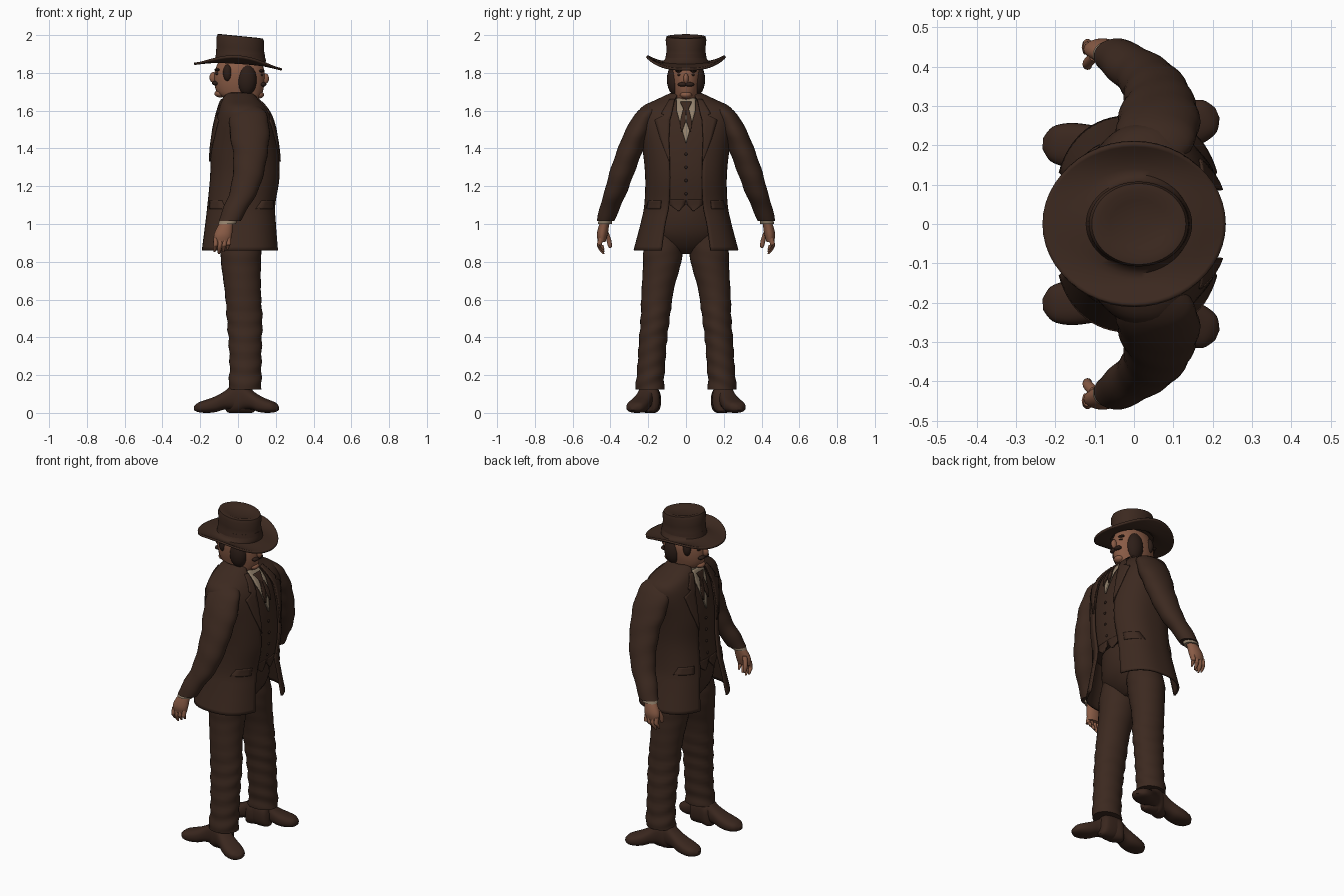
import bpy, bmesh, math
from mathutils import Vector

cube = bpy.data.objects.get("Cube")
if cube:
    bpy.data.objects.remove(cube, do_unlink=True)


def material(name, r, g, b):
    m = bpy.data.materials.new(name)
    m.use_nodes = True
    m.diffuse_color = (r, g, b, 1)
    bsdf = next(n for n in m.node_tree.nodes if n.type == 'BSDF_PRINCIPLED')
    bsdf.inputs["Base Color"].default_value = (r, g, b, 1)
    bsdf.inputs["Roughness"].default_value = 0.8
    return m


BROWN = material("brown_cloth", 0.045, 0.022, 0.014)
LEATHER = material("brown_leather", 0.042, 0.02, 0.013)
HAIR = material("dark_hair", 0.026, 0.013, 0.009)
SKIN = material("skin", 0.25, 0.105, 0.06)
SHIRT = material("shirt_cream", 0.29, 0.22, 0.15)


def finish(name, bm, mat, mirror=False, thick=0):
    bmesh.ops.recalc_face_normals(bm, faces=bm.faces)
    me = bpy.data.meshes.new(name)
    bm.to_mesh(me)
    bm.free()
    me.materials.append(mat)
    ob = bpy.data.objects.new(name, me)
    bpy.context.collection.objects.link(ob)
    bpy.ops.object.select_all(action='DESELECT')
    bpy.context.view_layer.objects.active = ob
    ob.select_set(True)
    bpy.ops.object.shade_smooth_by_angle(angle=math.radians(45))
    if mirror:
        mod = ob.modifiers.new("mirror", 'MIRROR')
        mod.use_axis = (False, True, False)
        mod.use_clip = False
    if thick:
        mod = ob.modifiers.new("thickness", 'SOLIDIFY')
        mod.thickness = thick
        mod.offset = 0
    return ob


def smooth_rows(rows, k):
    """Catmull-Rom resampling of rows of numbers."""
    out = []
    for i in range(len(rows) - 1):
        a, b, c, d = (rows[max(0, min(len(rows) - 1, i + j))] for j in (-1, 0, 1, 2))
        for s in range(k):
            t = s / k
            out.append([q + t / 2 * (r - p + t * (2 * p - 5 * q + 4 * r - w + t * (3 * (q - r) + w - p)))
                        for p, q, r, w in zip(a, b, c, d)])
    return out + [list(rows[-1])]


def power(v, p):
    return math.copysign(abs(v) ** p, v)


def skin_grid(bm, rows, closed):
    vs = [[bm.verts.new(p) for p in row] for row in rows]
    n = len(rows[0])
    for a, b in zip(vs, vs[1:]):
        for j in range(n if closed else n - 1):
            bm.faces.new((a[j], a[(j + 1) % n], b[(j + 1) % n], b[j]))
    return vs


def loft(name, rings, mat, mirror=False, p=1, k=4, n=28, u=(1, 0, 0), v=(0, 1, 0), fold=None, cap=True):
    """Skin rings given as centre x, y, z and two radii."""
    u, v, rows = Vector(u), Vector(v), []
    for x, y, z, ru, rv in smooth_rows(rings, k):
        row = []
        for j in range(n):
            t = math.tau * j / n
            f = 1 + (fold(z, t) if fold else 0)
            row.append(Vector((x, y, z)) + f * (u * ru * power(math.cos(t), p) + v * rv * power(math.sin(t), p)))
        rows.append(row)
    bm = bmesh.new()
    vs = skin_grid(bm, rows, True)
    if cap:
        bm.faces.new(vs[0])
        bm.faces.new(vs[-1])
    return finish(name, bm, mat, mirror)


def ball(name, loc, size, mat, mirror=False):
    bm = bmesh.new()
    bmesh.ops.create_uvsphere(bm, u_segments=20, v_segments=12, radius=1)
    for w in bm.verts:
        w.co = Vector(loc) + Vector([a * b for a, b in zip(w.co, size)])
    return finish(name, bm, mat, mirror)


# Coat outline: z, back and front depth, half width, half opening
P = 0.8
COAT = [(0.86, -.2, .22, .272, .13), (1.0, -.18, .207, .235, .11), (1.1, -.165, .2, .215, .09),
        (1.25, -.15, .222, .21, .085), (1.4, -.145, .215, .225, .09), (1.54, -.12, .185, .25, .09),
        (1.61, -.1, .15, .235, .075), (1.655, -.085, .11, .15, .06), (1.69, -.06, .08, .075, .04)]
DENSE = smooth_rows(COAT, 5)


def chest_x(y, z, side):
    """Depth of the coat surface at a given width and height."""
    for a, b in zip(DENSE, DENSE[1:]):
        if z <= b[0]:
            break
    f = (z - a[0]) / (b[0] - a[0])
    x0, x1, ry = (a[i] + f * (b[i] - a[i]) for i in (1, 2, 3))
    depth = max(0, 1 - min(1, abs(y) / ry) ** (2 / P)) ** (P / 2)
    return (x0 + x1) / 2 + side * (x1 - x0) / 2 * depth


def patch(name, rows, side, lift, mat):
    """Thin plate following the chest; rows are z, inner y, outer y."""
    pts = []
    for a, b in zip(rows, rows[1:]):
        for s in range(7):
            z, y0, y1 = (p + (q - p) * s / 6 for p, q in zip(a, b))
            ys = [y0 + (y1 - y0) * j / 4 for j in range(5)]
            pts.append([(chest_x(y, z, side) + side * lift, y, z) for y in ys])
    bm = bmesh.new()
    skin_grid(bm, pts, False)
    bmesh.ops.remove_doubles(bm, verts=bm.verts, dist=1e-5)
    finish(name, bm, mat, True, 0.008)


# Open coat, one half mirrored
rows = []
for z, x0, x1, ry, gap in DENSE:
    t0 = math.asin((gap / ry) ** (1 / P))
    ts = [t0 + (math.pi - 2 * t0) * j / 28 for j in range(29)]
    rows.append([((x0 + x1) / 2 - (x1 - x0) / 2 * power(math.cos(t), P), ry * math.sin(t) ** P, z) for t in ts])
bm = bmesh.new()
skin_grid(bm, rows, False)
finish("coat", bm, BROWN, True, 0.012)

# Waistcoat and hips
loft("waistcoat", [((a + b) / 2, 0, z, (b - a) / 2 - .012, w - .012) for z, a, b, w, g in COAT[2:-1]],
     BROWN, p=P)
loft("trouser_hips", [(.012, 0, 1.18, .15, .19), (.012, 0, 1.05, .155, .195), (.012, 0, .95, .135, .2),
                      (.012, 0, .88, .09, .14), (.012, 0, .84, .04, .06)], BROWN)

# Shirt, tie, lapels, buttons and pockets on both faces of the coat
for side, tag in ((-1, "first"), (1, "second")):
    patch(tag + "_shirt_front", [(1.665, 0, .05), (1.6, 0, .05), (1.43, 0, .002)], side, -.003, SHIRT)
    patch(tag + "_tie", [(1.645, 0, .03), (1.61, 0, .014), (1.54, .003, .032), (1.49, .02, .026)], side, .005, BROWN)
    patch(tag + "_lapel", [(1.66, .06, .085), (1.585, .075, .13), (1.575, .078, .115), (1.55, .085, .165),
                           (1.45, .09, .135), (1.33, .086, .088)], side, .009, BROWN)
    patch(tag + "_waistcoat_point", [(1.13, .0, .09), (1.1, .008, .085), (1.07, .035, .045)], side, -.01, BROWN)
    patch(tag + "_pocket_flap", [(1.125, .13, .195), (1.08, .135, .21)], side, .008, BROWN)
    for i in range(4):
        z = 1.16 + i * .07
        ball(tag + "_button", (chest_x(0, z, side) - side * .01, 0, z), (.006, .008, .008), HAIR)

# Sleeves, cuffs and hands
loft("sleeves", [(.05, .165, 1.635, .04, .035), (.055, .21, 1.585, .095, .058), (.062, .26, 1.48, .105, .068),
                 (.065, .3, 1.38, .092, .068), (.055, .34, 1.27, .082, .066), (.03, .372, 1.17, .074, .06),
                 (-.01, .402, 1.09, .066, .054), (-.045, .426, 1.015, .058, .047)], BROWN, True,
     fold=lambda z, t: .025 * math.sin(z * 55 + 2 * math.cos(t)))
loft("cuffs", [(-.045, .422, 1.04, .045, .036), (-.058, .43, 1.0, .047, .037)], SHIRT, True)
loft("hands", [(-.055, .427, 1.02, .032, .024), (-.07, .437, .98, .042, .028), (-.08, .444, .94, .048, .028),
               (-.083, .446, .905, .042, .02)], SKIN, True)
for i in range(4):
    x = -.118 + i * .023
    tip = .85 + .012 * abs(i - 1)
    loft("fingers", [(x, .45, .925, .012, .014), (x, .458, .89, .012, .013), (x - .004, .45, tip + .015, .011, .012),
                     (x - .006, .436, tip - .01, .005, .005)], SKIN, True, n=12)
loft("thumbs", [(-.1, .428, .965, .014, .014), (-.117, .41, .92, .013, .013), (-.118, .403, .885, .011, .011),
                (-.117, .402, .872, .004, .004)], SKIN, True, n=12)

# Trouser legs with folds below the knee
loft("trouser_legs", [(.015, .105, .95, .1, .09), (.015, .12, .86, .108, .105), (.017, .13, .77, .104, .098),
                      (.025, .15, .65, .096, .085), (.035, .163, .5, .094, .077), (.038, .175, .38, .088, .074),
                      (.04, .184, .25, .084, .073), (.038, .19, .17, .086, .074), (.036, .192, .125, .088, .076)],
     BROWN, True, k=6, fold=lambda z, t: (.035 if z < .6 else .008) * math.sin(z * 75 + 2.5 * math.sin(t)))

# Boots: each leg carries a toe towards both faces
for tag, heel, toe in (("first", (.09, .185), (-.232, .205)), ("second", (-.06, .165), (.212, .283))):
    a, b = Vector((*heel, 0)), Vector((*toe, 0))
    d = b - a
    across = Vector((-d.y, d.x, 0)).normalized()
    shape = [(0, .02, .01, .08), (.06, .044, 0, .13), (.25, .052, 0, .15), (.36, .048, .016, .15), (.5, .048, .018, .115),
             (.65, .055, .004, .088), (.8, .056, 0, .07), (.93, .044, .004, .055), (1, .014, .014, .036)]
    loft(tag + "_boots", [(*(a + d * s + Vector((0, 0, (lo + hi) / 2))), w, (hi - lo) / 2) for s, w, lo, hi in shape],
         LEATHER, True, p=P, u=across, v=(0, 0, 1))

# Head with a face on either side
HEAD = [(1.6, -.05, .08, .06), (1.655, -.06, .105, .064), (1.69, -.108, .128, .07), (1.75, -.125, .14, .083),
        (1.82, -.12, .138, .085), (1.9, -.08, .1, .06)]
loft("head", [((a + b) / 2, 0, z, (b - a) / 2, w) for z, a, b, w in HEAD], SKIN)
loft("collar", [(.012, 0, 1.61, .105, .085), (.012, 0, 1.65, .09, .076), (.012, 0, 1.685, .082, .072)],
     SHIRT, cap=False)
for side, tag, x, z in ((-1, "first", -.125, 1.748), (1, "second", .138, 1.742)):
    ball(tag + "_nose", (x + side * .006, 0, z + .028), (.02, .014, .028), SKIN)
    ball(tag + "_moustache", (x - side * .006, .018, z - .003), (.018, .026, .012), HAIR, True)
    ball(tag + "_brows", (x - side * .016, .035, z + .068), (.016, .022, .008), HAIR, True)
    ball(tag + "_eyes", (x - side * .016, .034, z + .048), (.012, .012, .007), HAIR, True)
    ball(tag + "_chin", (x - side * .03, 0, z - .058), (.03, .032, .02), SKIN)
ball("side_hair", (.045, .055, 1.765), (.055, .046, .085), HAIR, True)
ball("sideburns", (-.055, .066, 1.8), (.024, .024, .045), HAIR, True)

# Hat: curled brim running up into a dented crown
rows, n = [], 48
for f in (1, .96, .88, .78, .68, .6):
    row = []
    for j in range(n):
        t = math.tau * j / n
        x, y = .232 * f * math.cos(t), .208 * f * math.sin(t)
        curl = .055 * abs(math.sin(t)) ** 3 * max(0, (f - .6) / .4) ** 1.5
        row.append((x, y, 1.853 - .065 * x - .02 * (f - .6) / .4 + curl))
    rows.append(row)
for rx, ry, z in ((.13, .108, 1.866), (.124, .1, 1.885), (.12, .097, 1.93), (.121, .102, 1.975), (.116, .099, 1.988),
                  (.1, .086, 1.989), (.075, .062, 1.98), (.02, .016, 1.976)):
    rows.append([(.012 + rx * math.cos(math.tau * j / n), ry * math.sin(math.tau * j / n),
                  z - .1 * rx * math.cos(math.tau * j / n) * (z > 1.9)) for j in range(n)])
bm = bmesh.new()
vs = skin_grid(bm, rows, True)
bm.faces.new(vs[-1])
finish("hat", bm, BROWN, thick=0.012)
loft("hat_band", [(.012, 0, 1.868, .134, .111), (.012, 0, 1.9, .129, .105)], LEATHER, n=48)
